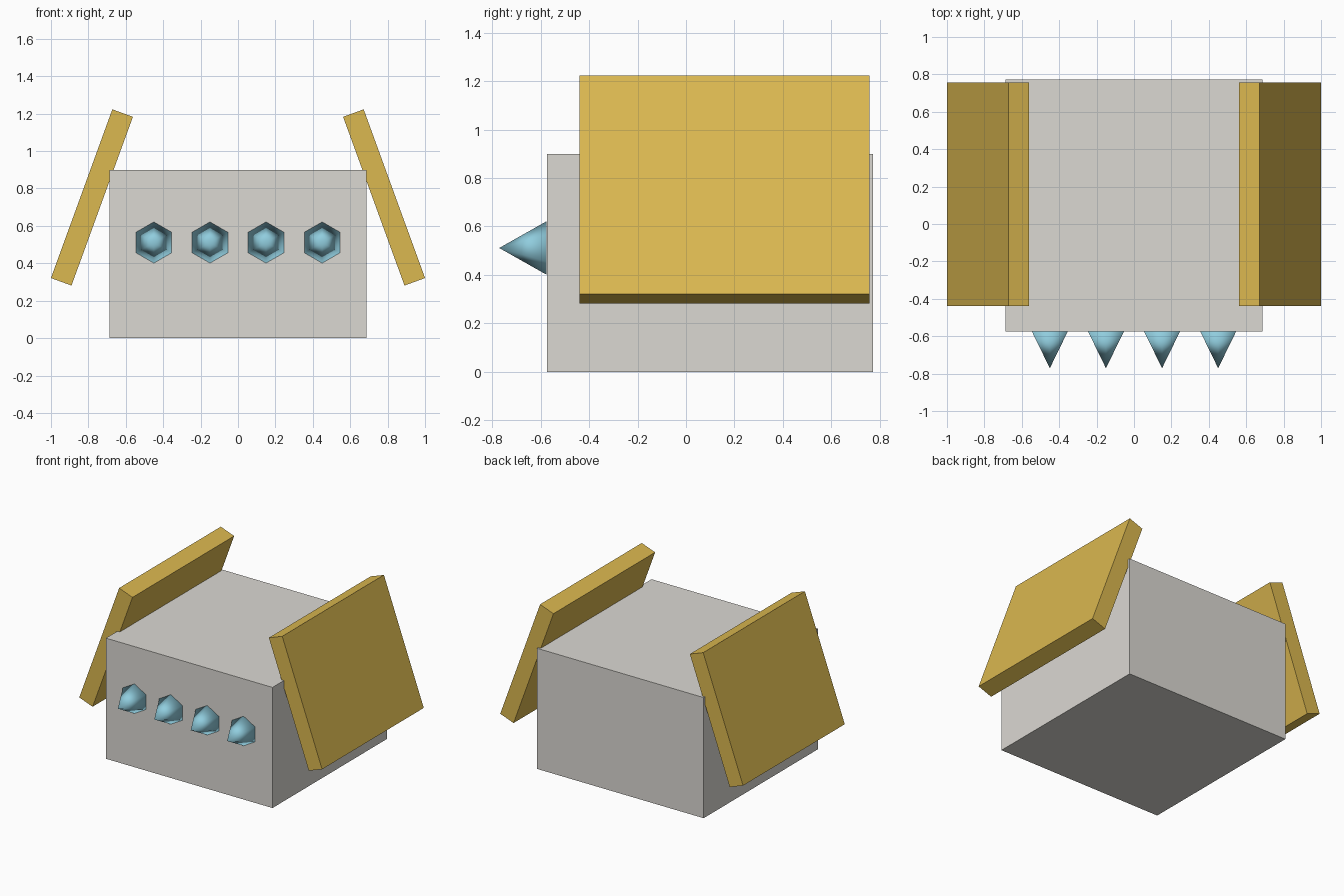
import bpy
from math import radians

if "Cube" in bpy.data.objects:
    bpy.data.objects.remove(bpy.data.objects["Cube"], do_unlink=True)


def make_material(name, rgb):
    mat = bpy.data.materials.new(name)
    mat.use_nodes = True
    colour = (*rgb, 1.0)
    mat.diffuse_color = colour
    mat.node_tree.nodes["Principled BSDF"].inputs["Base Color"].default_value = colour
    return mat


def finish(name, mat):
    obj = bpy.context.object
    obj.name = obj.data.name = name
    obj.data.materials.append(mat)
    return obj


def box(name, centre, size, mat, tilt=0.0):
    bpy.ops.mesh.primitive_cube_add(size=1, location=centre, rotation=(0, tilt, 0))
    obj = finish(name, mat)
    obj.scale = size
    return obj


grey = make_material("warm grey", (0.71, 0.69, 0.65))
gold = make_material("gold", (0.71, 0.48, 0.08))
blue = make_material("pale blue", (0.28, 0.61, 0.73))

# Main block
box("body", (0, 0.099, 0.449), (1.372, 1.346, 0.898), grey)

# Slanted side panels leaning in at the top
for side, label in ((-1, "right"), (1, "left")):
    box(label + "_panel", (side * 0.781, 0.159, 0.752), (0.117, 1.196, 0.96),
        gold, tilt=radians(-20 * side))

# Row of six-sided spikes on the front, points facing forward
for i in range(4):
    bpy.ops.mesh.primitive_cone_add(
        vertices=6, radius1=0.11, radius2=0, depth=0.195,
        location=(-0.45 + 0.3 * i, -0.6735, 0.511), rotation=(radians(90), 0, 0))
    spike = finish("spike_%d" % (i + 1), blue)
    bpy.ops.object.shade_smooth()
